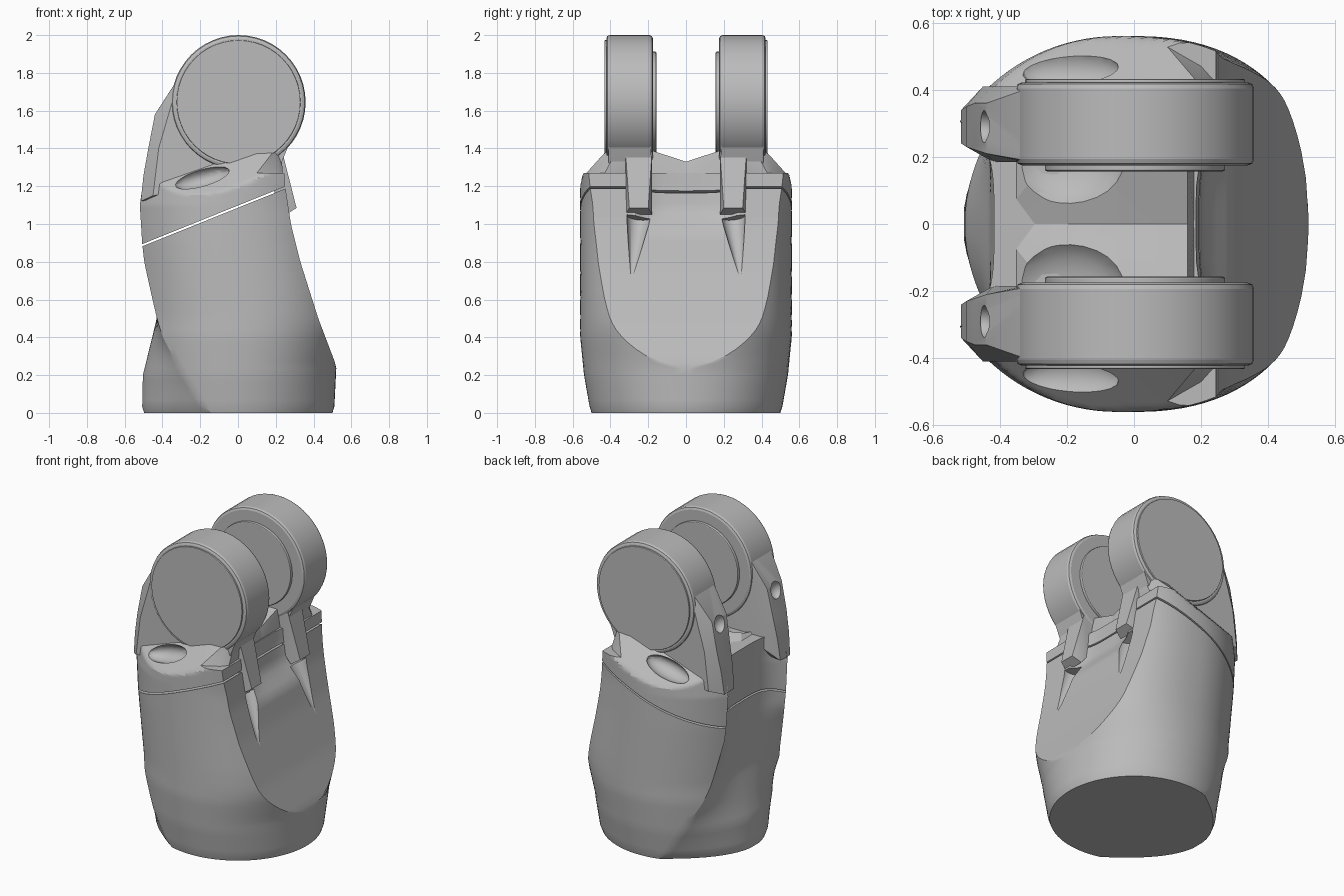
import bpy, bmesh, math
from mathutils import Vector, Matrix

cube = bpy.data.objects.get("Cube")
if cube:
    bpy.data.objects.remove(cube, do_unlink=True)

grey = bpy.data.materials.new("casting grey")
grey.use_nodes = True
grey.diffuse_color = (0.5, 0.5, 0.5, 1)
grey.node_tree.nodes["Principled BSDF"].inputs["Base Color"].default_value = (0.5, 0.5, 0.5, 1)
parts = []
PIN_Z = 1.645
SEAM_Z, SEAM_SLOPE = 1.092, 0.403


def finish(name, bm, helper=False):
    bmesh.ops.recalc_face_normals(bm, faces=bm.faces)
    mesh = bpy.data.meshes.new(name)
    bm.to_mesh(mesh)
    bm.free()
    ob = bpy.data.objects.new(name, mesh)
    bpy.context.collection.objects.link(ob)
    ob.hide_render = helper
    if not helper:
        mesh.materials.append(grey)
        parts.append(ob)
    return ob


def lookup(keys, z):
    """Linear interpolation in a list of (z, value) pairs."""
    for (z0, a), (z1, b) in zip(keys, keys[1:]):
        if z <= z1:
            return a + (b - a) * max(0, z - z0) / (z1 - z0)
    return keys[-1][1]


# Profiles of the leaning housing along its height
RADIUS = [(0, .5), (.03, .51), (.2, .54), (.4, .56), (1.4, .56)]
FRONT_R = [(0, .5), (.03, .51), (.25, .521), (.45, .56), (1.4, .56)]
CENTRE = [(0, 0), (.5, 0), (.9, -.04), (1.1, -.05), (1.3, -.02)]
FLAT_X = [(0, .53), (.25, .52), (.5, .425), (.8, .33), (1, .28), (1.2, .25), (1.4, .235)]
RIDGE_Y = [(0, .48), (.15, .465), (.3, .43), (.5, .36), (.8, .31), (1.4, .3)]
FLOOR_X = [(0, -.5), (.03, -.51), (.2, -.505), (.5, -.43), (.9, -.41), (1.4, -.42)]


def shoulder_y(x, z):
    return .56 - .93 * max(0, z - 1.2 - .35 * x)


def half_ring(z):
    """Half a cross-section: front flat, round flank, rear channel."""
    r, front, cx, ridge = (lookup(keys, z) for keys in (RADIUS, FRONT_R, CENTRE, RIDGE_Y))
    flat, floor = lookup(FLAT_X, z), lookup(FLOOR_X, z)
    n = 2 + .35 * min(1, z / .6)
    t1 = max(.03, math.acos(min(1, ((flat - cx) / front) ** (n / 2))))
    t2 = math.pi - math.asin(ridge / r)
    edge = cx + r * math.cos(t2)
    power = 2 if z < .5 else 2 + min(2, (z - .5) * 6)
    recess = .06 * max(0, min(1, (z - .95) / .12))    # hollow between the stops
    points = []
    for a, b, count in ((0, t1, 14), (t1, t2, 28), (t2, math.pi, 14)):
        for k in range(count):
            t = a + (b - a) * (k + .5 * (a == 0 and k == 0)) / count
            c, s = math.cos(t), math.sin(t)
            x, y = cx + r * c, r * s
            if c > 0:
                x, y = min(flat, cx + front * c ** (2 / n)), r * s ** (2 / n)
                x -= recess * max(0, 1 - (y / .27) ** 4)
            elif t > t2:
                x = floor + (edge - floor) * (y / ridge) ** power
            points.append((x, min(y, shoulder_y(x, z)), z))
    return points


def housing(name, z0, z1, keep_below):
    """Lofted housing, cut at the slanted seam and capped."""
    bm, levels, rings = bmesh.new(), 40, []
    for i in range(levels + 1):
        half = half_ring(z0 + (z1 - z0) * i / levels)
        ring = half + [(x, -y, z) for x, y, z in reversed(half)]
        rings.append([bm.verts.new(p) for p in ring])
    n = len(rings[0])
    for a, b in zip(rings, rings[1:]):
        for k in range(n):
            bm.faces.new((a[k], a[(k + 1) % n], b[(k + 1) % n], b[k]))
    bm.faces.new(rings[0])
    bm.faces.new(rings[-1])
    gap = -.006 if keep_below else .006
    bmesh.ops.bisect_plane(bm, geom=bm.verts[:] + bm.edges[:] + bm.faces[:],
                           plane_co=(0, 0, SEAM_Z + gap), plane_no=(-SEAM_SLOPE, 0, 1),
                           clear_outer=keep_below, clear_inner=not keep_below)
    bmesh.ops.holes_fill(bm, edges=[e for e in bm.edges if e.is_boundary], sides=0)
    return finish(name, bm)


def drum(name, radius, y0, y1, bevel):
    """Disc on the pin axis, running along y."""
    bm = bmesh.new()
    place = Matrix.Translation((.003, (y0 + y1) / 2, PIN_Z)) @ Matrix.Rotation(math.pi / 2, 4, 'X')
    bmesh.ops.create_cone(bm, cap_ends=True, segments=48, radius1=radius, radius2=radius,
                          depth=abs(y1 - y0), matrix=place)
    rims = [e for e in bm.edges if any(len(f.verts) > 4 for f in e.link_faces)]
    bmesh.ops.bevel(bm, geom=rims, offset=bevel, segments=2, profile=.5, affect='EDGES')
    return finish(name, bm)


def hull(name, points, side):
    """Convex block; side mirrors it in y."""
    bm = bmesh.new()
    for x, y, z in points:
        bm.verts.new((x, side * y, z))
    bmesh.ops.convex_hull(bm, input=bm.verts[:])
    bmesh.ops.delete(bm, geom=[v for v in bm.verts if not v.link_faces], context='VERTS')
    return finish(name, bm)


def ball(centre, size):
    bm = bmesh.new()
    tilt = Matrix.Rotation(-.25, 4, 'Y')
    bmesh.ops.create_uvsphere(bm, u_segments=24, v_segments=14, radius=1,
                              matrix=Matrix.Translation(centre) @ tilt @ Matrix.Diagonal((*size, 1)))
    return finish("cutter", bm, True)


def spike(tip, base, radius):
    bm = bmesh.new()
    tip, base = Vector(tip), Vector(base)
    axis = tip - base
    turn = axis.to_track_quat('Z', 'Y').to_matrix().to_4x4()
    bmesh.ops.create_cone(bm, cap_ends=True, segments=24, radius1=radius, radius2=.004,
                          depth=axis.length, matrix=Matrix.Translation((tip + base) / 2) @ turn)
    return finish("cutter", bm, True)


def cut(ob, cutter):
    mod = ob.modifiers.new("cut", 'BOOLEAN')
    mod.operation, mod.solver, mod.object = 'DIFFERENCE', 'EXACT', cutter
    bpy.context.view_layer.objects.active = ob
    bpy.ops.object.modifier_apply(modifier=mod.name)


lower = housing("lower_housing", 0, 1.35, True)
upper = housing("upper_housing", .8, 1.27, False)

cutters = []
for s, side in ((1, "back"), (-1, "front")):
    # Lug: rim drum, outer cover and inner cover
    drum(side + "_lug_rim", .355, s * .175, s * .422, .018)
    drum(side + "_outer_cover", .328, s * .38, s * .432, .004)
    drum(side + "_inner_cover", .268, s * .157, s * .22, .006)

    # Neck running tangentially from the lug down to the housing
    angles = [math.tau * k / 40 for k in range(40)]
    circle = [(.335 * math.cos(a), y, PIN_Z + .335 * math.sin(a)) for a in angles for y in (.185, .41)]
    foot = [(-.515, .24, 1.12), (-.515, .34, 1.12), (-.45, .41, 1.15), (-.42, .185, 1.2),
            (.2, .41, 1.25), (.2, .185, 1.25), (-.5, .23, 1.26), (-.5, .35, 1.26),
            (-.44, .21, 1.58), (-.44, .36, 1.58), (-.475, .23, 1.4), (-.475, .36, 1.4),
            (-.42, .41, 1.4)]
    neck = hull(side + "_neck", circle + foot, s)

    # Sloping shoulder between the housing and the outer cover
    slope = [(x, shoulder_y(x, 1.27) if y is None else y, 1.27) for x, y in
             ((-.3, None), (-.1, None), (.1, None), (.2, .47), (.236, .43))]
    crest = [(x, .415, 1.356 + .35 * x) for x in (-.2, 0, .1)] + [(.2, .41, 1.4), (.23, .36, 1.4)]
    inner = [(x, .2, z) for x, z in ((-.3, 1.22), (-.2, 1.3), (.22, 1.27), (.23, 1.4), (.2, 1.22))]
    shoulder = hull(side + "_shoulder", slope + crest + inner, s)

    # Half of the dished saddle, rising from the middle to the lug
    profile = [(-.41, 1.1), (-.41, 1.22), (-.25, 1.29), (-.05, 1.33), (.16, 1.33), (.18, 1.26), (.185, 1.22)]
    saddle = hull(side + "_saddle", [(x, y, z + (lift if z > 1.28 else 0))
                                     for x, z in profile for y, lift in ((0, 0), (.2, .065))], s)

    # Hooked stop on the slanted flat, hanging from the upper housing
    stop = [(.16, 1.38), (.235, 1.38), (.278, 1.2), (.31, 1.085), (.255, 1.05), (.2, 1.12)]
    hull(side + "_stop", [(x, .25 + d, z) for x, z in stop
                          for d in ((-.07, .07) if x < .27 else (-.05, .05))], s)

    # Side pocket, rear notch, bowl inside the lug and tapering flute below the stop
    pocket = ball((-.19, s * .46, 1.245), (.15, .07, .055))
    notch = ball((-.46, s * .29, 1.55), (.05, .05, .06))
    bowl = ball((-.2, s * .2, 1.37), (.18, .16, .1))
    flute = spike((.37, s * .29, .7), (.265, s * .25, 1.04), .065)
    for ob, tool in ((upper, pocket), (neck, pocket), (shoulder, pocket), (neck, notch),
                     (saddle, bowl), (lower, flute)):
        cut(ob, tool)
    cutters += [pocket, notch, bowl, flute]

for tool in cutters:
    bpy.data.objects.remove(tool, do_unlink=True)

bpy.ops.object.select_all(action='DESELECT')
for ob in parts:
    ob.select_set(True)
bpy.context.view_layer.objects.active = lower
bpy.ops.object.shade_smooth_by_angle(angle=math.radians(22))
